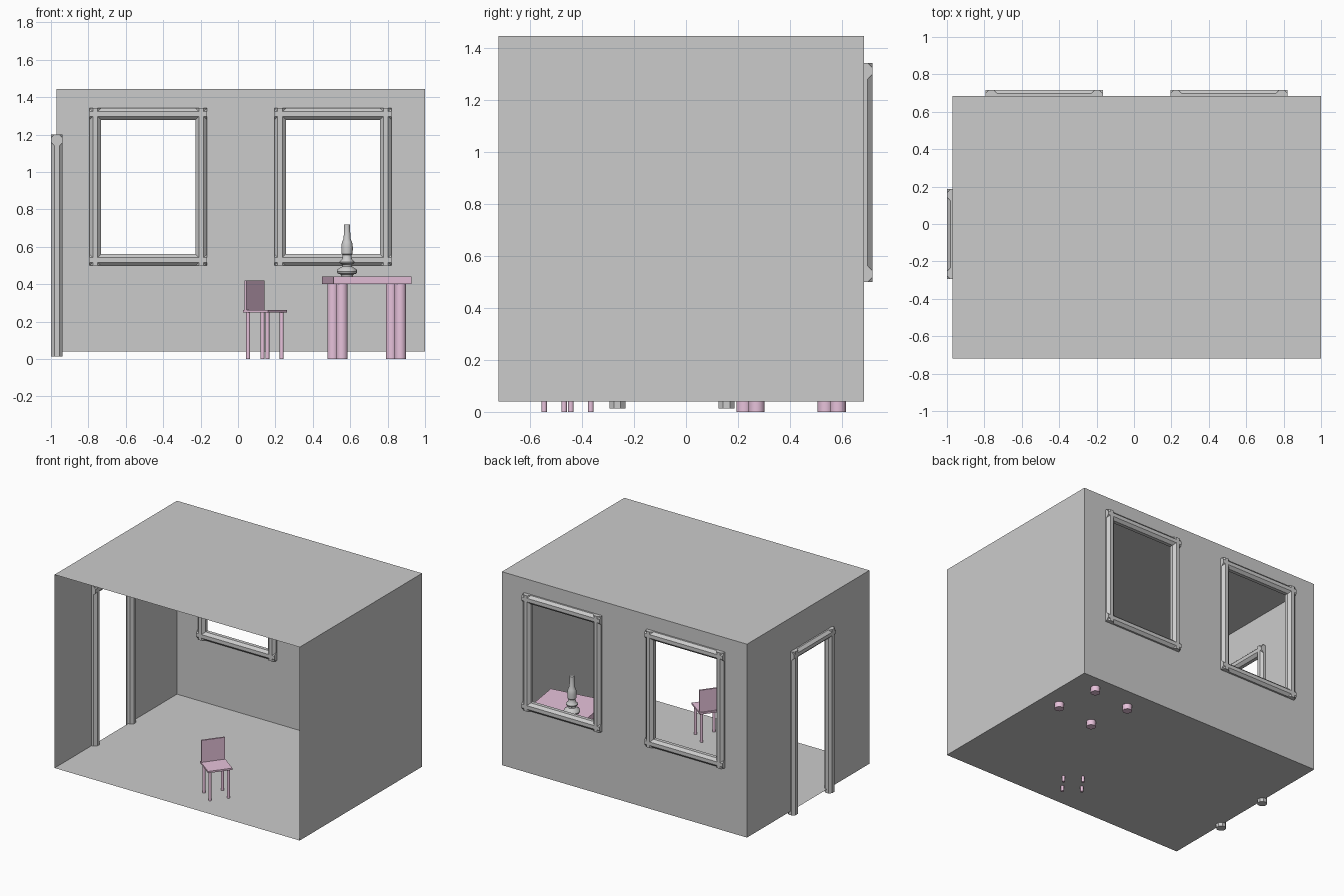
import bpy, bmesh, math
from mathutils import Matrix, Vector

if "Cube" in bpy.data.objects:
    bpy.data.objects.remove(bpy.data.objects["Cube"])


def material(name, rgb):
    m = bpy.data.materials.new(name)
    m.diffuse_color = (*rgb, 1)
    m.use_nodes = True
    m.node_tree.nodes["Principled BSDF"].inputs["Base Color"].default_value = m.diffuse_color
    return m


GREY = material("plain grey", (0.6, 0.6, 0.6))
PINK = material("dusty pink", (0.8, 0.54, 0.71))


def finish(bm, name, mat, smooth=False):
    me = bpy.data.meshes.new(name)
    bm.to_mesh(me)
    bm.free()
    me.materials.append(mat)
    ob = bpy.data.objects.new(name, me)
    bpy.context.collection.objects.link(ob)
    if smooth:
        bpy.context.view_layer.objects.active = ob
        bpy.ops.object.select_all(action='DESELECT')
        ob.select_set(True)
        bpy.ops.object.shade_smooth_by_angle(angle=math.radians(40))
    return ob


def box(name, size, matrix, mat):
    bm = bmesh.new()
    bmesh.ops.create_cube(bm, size=1, matrix=matrix @ Matrix.Diagonal((*size, 1)))
    return finish(bm, name, mat)


def rod(name, a, b, r, sides, mat, smooth=False):
    a, b = Vector(a), Vector(b)
    d = b - a
    turn = Matrix.Rotation(math.pi / sides, 4, 'Z')
    rot = d.to_track_quat('Z', 'Y').to_matrix().to_4x4()
    bm = bmesh.new()
    bmesh.ops.create_cone(bm, cap_ends=True, segments=sides, radius1=r, radius2=r, depth=d.length,
                          matrix=Matrix.Translation((a + b) / 2) @ rot @ turn)
    return finish(bm, name, mat, smooth)


def wall(name, us, vs, holes, point, flip=False):
    """Thin sheet made of grid cells, leaving out the cells listed in holes."""
    bm = bmesh.new()
    g = [[bm.verts.new(point(u, v)) for v in vs] for u in us]
    for i in range(len(us) - 1):
        for j in range(len(vs) - 1):
            if (i, j) not in holes:
                f = [g[i][j], g[i + 1][j], g[i + 1][j + 1], g[i][j + 1]]
                bm.faces.new(f[::-1] if flip else f)
    return finish(bm, name, GREY)


# Room shell, open at the front
X0, X1, Y0, Y1, Z0, Z1 = -0.97, 1.0, -0.72, 0.685, 0.04, 1.445
WINDOWS = {"left": (-0.763, -0.197), "right": (0.225, 0.79)}
WZ = (0.53, 1.31)
DOOR = (-0.264, 0.156)
DZ = 1.17
wall("floor", (X0, X1), (Y0, Y1), (), lambda u, v: (u, v, Z0), True)
wall("ceiling", (X0, X1), (Y0, Y1), (), lambda u, v: (u, v, Z1))
wall("right_wall", (Y0, Y1), (Z0, Z1), (), lambda u, v: (X1, u, v))
wall("back_wall", (X0, *WINDOWS["left"], *WINDOWS["right"], X1), (Z0, *WZ, Z1),
     ((1, 1), (3, 1)), lambda u, v: (u, Y1, v), True)
wall("left_wall", (Y0, *DOOR, Y1), (Z0, DZ, Z1), ((1, 0),), lambda u, v: (X0, u, v), True)

# Window frames from crossing eight-sided bars
A = 0.031
R = A / math.cos(math.pi / 8)
for side, (xa, xb) in WINDOWS.items():
    for i, x in enumerate((xa, xb)):
        rod(f"{side}_window_post_{i + 1}", (x, Y1, WZ[0] - A), (x, Y1, WZ[1] + A), R, 8, GREY)
    for i, z in enumerate(WZ):
        rod(f"{side}_window_bar_{i + 1}", (xa - A, Y1, z), (xb + A, Y1, z), R, 8, GREY)

# Door frame
for i, y in enumerate(DOOR):
    rod(f"door_post_{i + 1}", (X0 + 0.002, y, 0.013), (X0 + 0.002, y, DZ + A), R, 8, GREY)
rod("door_lintel", (X0 + 0.002, DOOR[0] - A, DZ), (X0 + 0.002, DOOR[1] + A, DZ), R, 8, GREY)


def legs(name, frame, half, r, h):
    for i, (sx, sy) in enumerate(((-1, -1), (1, -1), (1, 1), (-1, 1))):
        p = frame @ Vector((sx * half, sy * half, 0))
        rod(f"{name}_leg_{i + 1}", p, p + Vector((0, 0, h)), r, 20, PINK, True)


# Table, turned slightly
T = Matrix.Translation((0.688, 0.404, 0)) @ Matrix.Rotation(math.radians(8.6), 4, 'Z')
box("table_top", (0.42, 0.42, 0.04), T @ Matrix.Translation((0, 0, 0.42)), PINK)
legs("table", T, 0.158, 0.031, 0.402)

# Chair facing the front right
C = Matrix.Translation((0.144, -0.4555, 0)) @ Matrix.Rotation(math.radians(53.2), 4, 'Z')
box("seat", (0.168, 0.168, 0.013), C @ Matrix.Translation((0, 0, 0.255)), PINK)
box("backrest", (0.162, 0.012, 0.165), C @ Matrix.Translation((0, 0.069, 0.338)), PINK)
legs("chair", C, 0.064, 0.0105, 0.25)

# Oil lamp turned from a profile
profile = [(0, 0.44), (0.03, 0.44), (0.034, 0.452), (0.05, 0.457), (0.055, 0.468), (0.05, 0.48),
           (0.027, 0.494), (0.024, 0.503), (0.04, 0.514), (0.04, 0.52), (0.026, 0.535), (0.024, 0.556),
           (0.03, 0.562), (0.031, 0.60), (0.027, 0.625), (0.018, 0.645), (0.016, 0.72), (0, 0.72)]
bm = bmesh.new()
vs = [bm.verts.new((0.583 + r, 0.477, z)) for r, z in profile]
es = [bm.edges.new(p) for p in zip(vs, vs[1:])]
bmesh.ops.spin(bm, geom=vs + es, cent=(0.583, 0.477, 0), axis=(0, 0, 1), angle=2 * math.pi, steps=20)
bmesh.ops.remove_doubles(bm, verts=bm.verts, dist=1e-5)
bmesh.ops.recalc_face_normals(bm, faces=bm.faces)
finish(bm, "oil_lamp", GREY, True)
